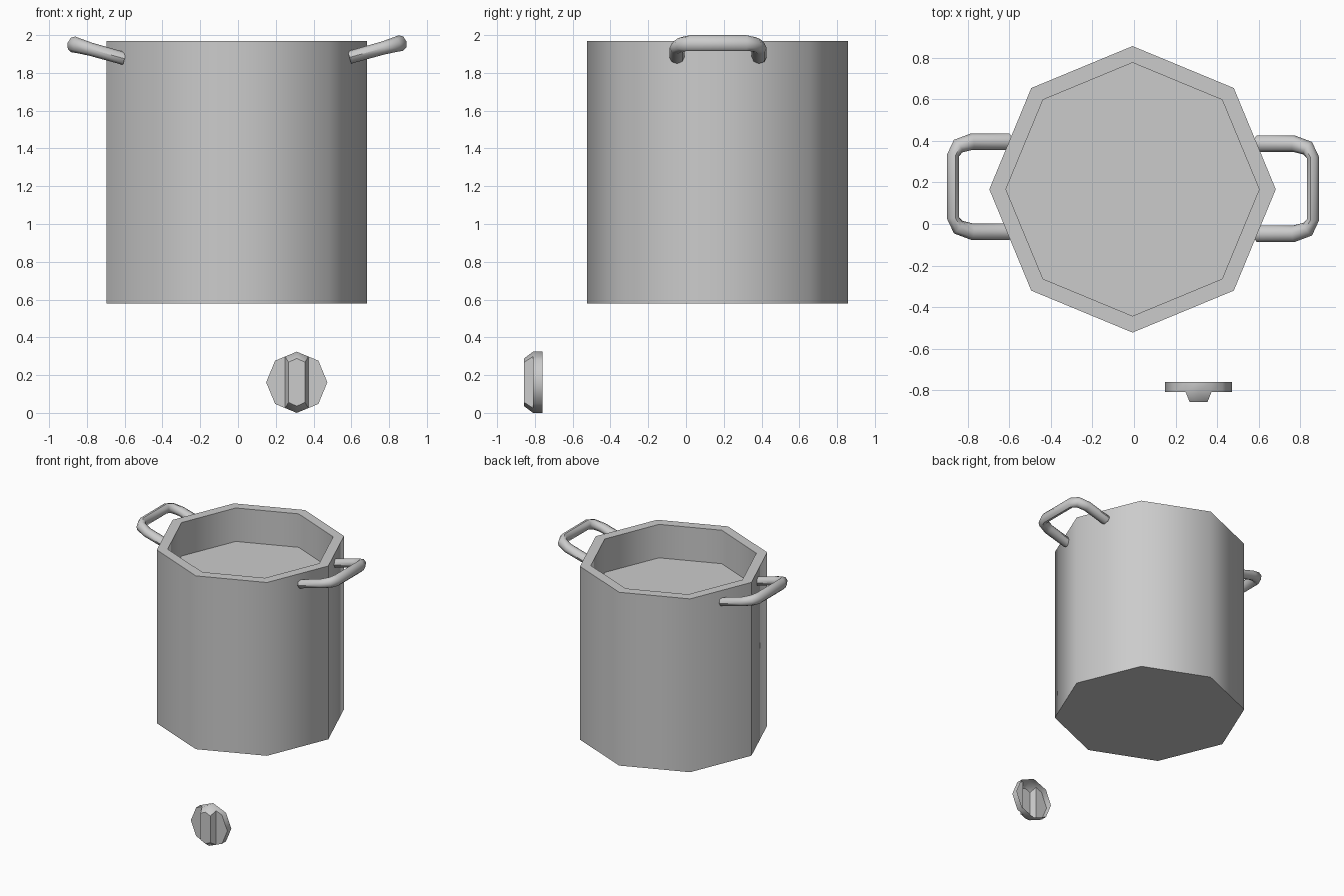
import bpy, bmesh
from math import sin, cos, pi, radians
from mathutils import Vector

if "Cube" in bpy.data.objects:
    bpy.data.objects.remove(bpy.data.objects["Cube"])

metal = bpy.data.materials.new("grey metal")
metal.use_nodes = True
GREY = (0.6, 0.6, 0.6, 1)
metal.diffuse_color = GREY
metal.node_tree.nodes["Principled BSDF"].inputs["Base Color"].default_value = GREY


def add_object(name, bm, location):
    bmesh.ops.recalc_face_normals(bm, faces=bm.faces)
    mesh = bpy.data.meshes.new(name)
    bm.to_mesh(mesh)
    bm.free()
    mesh.materials.append(metal)
    obj = bpy.data.objects.new(name, mesh)
    obj.location = location
    bpy.context.collection.objects.link(obj)
    bpy.ops.object.select_all(action="DESELECT")
    obj.select_set(True)
    bpy.context.view_layer.objects.active = obj
    bpy.ops.object.shade_smooth_by_angle(angle=radians(50))
    return obj


def add_ring(bm, points):
    return [bm.verts.new(p) for p in points]


def bridge(bm, a, b):
    n = len(a)
    for i in range(n):
        j = (i + 1) % n
        bm.faces.new((a[i], a[j], b[j], b[i]))


def octagon(radius):
    return [(radius * cos(i * pi / 4), radius * sin(i * pi / 4)) for i in range(8)]


# Pot: eight-sided lathe with a thick rim and a raised inner floor
bm = bmesh.new()
profile = [(0.69, 0.58), (0.69, 1.968), (0.61, 1.968), (0.61, 1.70)]
rings = [add_ring(bm, [(x, y, z) for x, y in octagon(r)]) for r, z in profile]
for lower, upper in zip(rings, rings[1:]):
    bridge(bm, lower, upper)
bm.faces.new(rings[0])
bm.faces.new(rings[-1])
pot = add_object("pot", bm, (-0.007, 0.167, 0))

# Hard seam down the outer wall on the -x corner
for edge in pot.data.edges:
    a, b = (pot.data.vertices[v].co for v in edge.vertices)
    if max(a.x, b.x) < -0.68 and abs(a.z - b.z) > 1:
        edge.use_edge_sharp = True


# Handles: tilted tube loops, thinner and taller along the grip bar
def add_handle(name, side, location):
    # out from the wall, half spread, half width in plane, half height
    half = [(0.595, 0.217, 0.04, 0.034), (0.775, 0.217, 0.04, 0.035),
            (0.842, 0.195, 0.037, 0.04), (0.867, 0.15, 0.031, 0.043)]
    path = half + [(x, -y, w, h) for x, y, w, h in reversed(half)]
    slope = 0.28
    normal = Vector((-slope * side, 0, 1)).normalized()
    centres = [Vector((x * side, y, 1.955 + slope * (x - 0.867))) for x, y, w, h in path]
    bm = bmesh.new()
    loops = []
    for i, centre in enumerate(centres):
        before = centres[max(i - 1, 0)]
        after = centres[min(i + 1, len(centres) - 1)]
        across = normal.cross(after - before).normalized()
        w, h = path[i][2:]
        loops.append(add_ring(bm, [centre + across * w * cos(k * pi / 4)
                                   + normal * h * sin(k * pi / 4) for k in range(8)]))
    for a, b in zip(loops, loops[1:]):
        bridge(bm, a, b)
    bm.faces.new(loops[0])
    bm.faces.new(loops[-1])
    add_object(name, bm, location)


add_handle("left_handle", 1, (-0.005, 0.17, 0.003))
add_handle("right_handle", -1, (-0.005, 0.18, -0.004))

# Knob: shallow octagonal cap, open at the back, with a tapered hollow grip
bm = bmesh.new()
R, S = 0.162, 0.062
T = R - S * (2 ** 0.5 - 1)
C = R * cos(pi / 4)
quarter = [(S, T), (C, C), (R, 0), (C, -C), (S, -T), (0, -R)]
outline = quarter + [(-x, -z) for x, z in quarter]
front = add_ring(bm, [(x, 0, z) for x, z in outline])
back = add_ring(bm, [(x, 0.05, z) for x, z in outline])
bridge(bm, front, back)
bm.faces.new(front[0:5])
bm.faces.new(front[6:11])
grip_base = [front[i] for i in (11, 0, 4, 5, 6, 10)]
grip_top = add_ring(bm, [(v.co.x * 0.7, -0.047, v.co.z * 0.78) for v in grip_base])
bridge(bm, grip_base, grip_top)
bm.faces.new(grip_top)
add_object("knob", bm, (0.311, -0.81, R))
